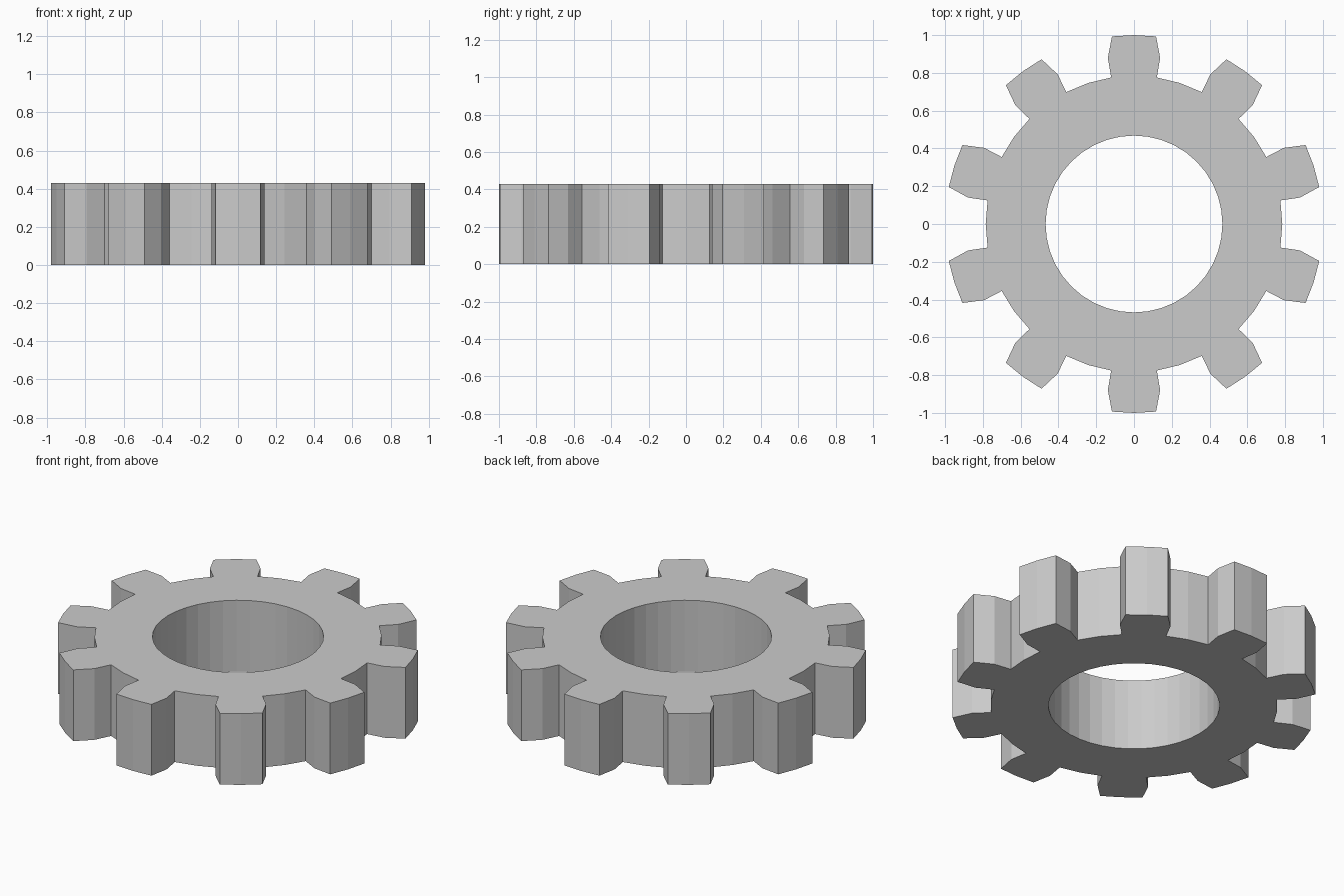
import bpy, bmesh
from math import sin, cos, radians

if "Cube" in bpy.data.objects:
    bpy.data.objects.remove(bpy.data.objects["Cube"])

TEETH, HEIGHT = 10, 0.43
BORE_R, BORE_SIDES = 0.468, 40

# One tooth plus the gap after it: (radius, angle from tooth centre in degrees)
TOOTH = [(0.785, -8.85), (0.89, -8.95), (1.0, -6.7), (1.0, 0),
         (1.0, 6.7), (0.89, 8.95), (0.785, 8.85), (0.785, 18)]


def polar(r, deg):
    return (r * cos(radians(deg)), r * sin(radians(deg)), 0)


def add_loop(bm, points):
    verts = [bm.verts.new(p) for p in points]
    return [bm.edges.new((verts[i - 1], verts[i])) for i in range(len(verts))]


bm = bmesh.new()

# Toothed outline and round bore
step = 360 / TEETH
outline = [polar(r, 90 + t * step + a) for t in range(TEETH) for r, a in TOOTH]
bore = [polar(BORE_R, 90 + i * 360 / BORE_SIDES) for i in range(BORE_SIDES)]
edges = add_loop(bm, outline) + add_loop(bm, bore)
bmesh.ops.triangle_fill(bm, edges=edges, use_beauty=True)

# Raise the flat ring into a solid gear
ring = bmesh.ops.extrude_face_region(bm, geom=bm.faces[:], use_keep_orig=True)
top = [v for v in ring["geom"] if isinstance(v, bmesh.types.BMVert)]
bmesh.ops.translate(bm, verts=top, vec=(0, 0, HEIGHT))
bmesh.ops.recalc_face_normals(bm, faces=bm.faces[:])

mesh = bpy.data.meshes.new("gear_wheel")
bm.to_mesh(mesh)
bm.free()
gear = bpy.data.objects.new("gear_wheel", mesh)
bpy.context.collection.objects.link(gear)
